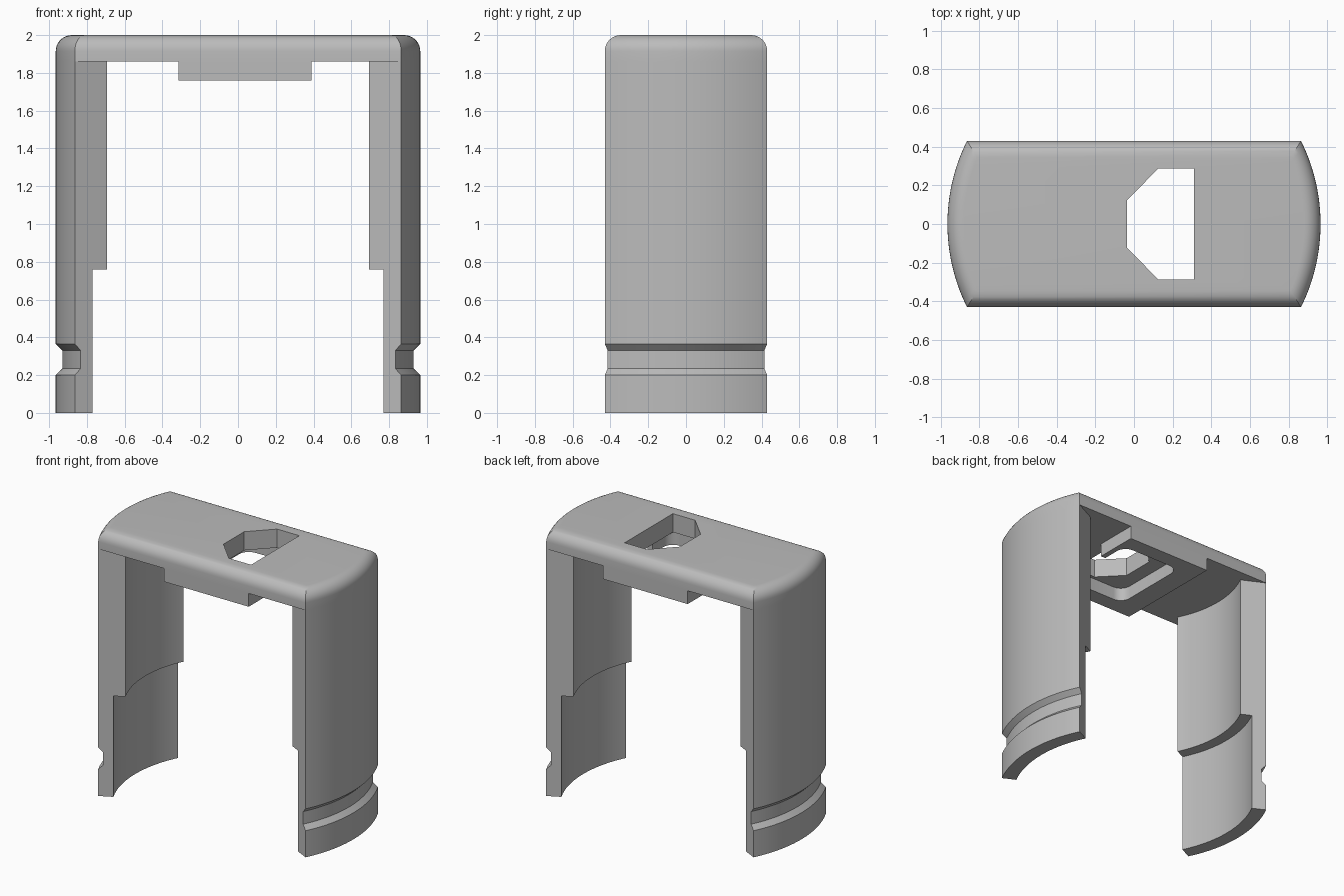
import bpy
import bmesh
from math import sin, cos, asin, pi, radians

cube = bpy.data.objects.get("Cube")
if cube:
    bpy.data.objects.remove(cube, do_unlink=True)

RADIUS, HALF_WIDTH = 0.965, 0.43
TOP, UNDERSIDE, PAD_BOTTOM = 2.0, 1.86, 1.76
FILLET = 0.085
SPAN = asin(HALF_WIDTH / RADIUS)

grey = bpy.data.materials.new("plain grey")
grey.use_nodes = True
grey.diffuse_color = (0.5, 0.5, 0.5, 1)
grey.node_tree.nodes["Principled BSDF"].inputs["Base Color"].default_value = (0.5, 0.5, 0.5, 1)


def loft(name, rings, closed=False):
    """Skin equal-length point loops; cap the ends, or join last to first."""
    bm = bmesh.new()
    loops = [[bm.verts.new(p) for p in ring] for ring in rings]
    pairs = list(zip(loops, loops[1:]))
    for a, b in pairs:
        n = len(a)
        for i in range(n):
            j = (i + 1) % n
            bm.faces.new((a[i], a[j], b[j], b[i]))
    bm.faces.new(loops[0])
    bm.faces.new(loops[-1])
    bmesh.ops.recalc_face_normals(bm, faces=bm.faces)
    mesh = bpy.data.meshes.new(name)
    bm.to_mesh(mesh)
    bm.free()
    mesh.materials.append(grey)
    obj = bpy.data.objects.new(name, mesh)
    bpy.context.collection.objects.link(obj)
    return obj


def prism(name, outline, low, high):
    return loft(name, [[(x, y, z) for x, y in outline] for z in (low, high)])


def rectangle(x0, x1, y):
    return [(x0, -y), (x1, -y), (x1, y), (x0, y)]


def rounded_rectangle(x0, x1, y, r, steps=8):
    centres = [(x1 - r, y - r), (x0 + r, y - r), (x0 + r, r - y), (x1 - r, r - y)]
    return [(cx + r * cos((k + s / steps) * pi / 2), cy + r * sin((k + s / steps) * pi / 2))
            for k, (cx, cy) in enumerate(centres) for s in range(steps + 1)]


def cut(obj, cutter):
    mod = obj.modifiers.new("cut", "BOOLEAN")
    mod.operation, mod.solver, mod.object = "DIFFERENCE", "EXACT", cutter
    bpy.context.view_layer.objects.active = obj
    bpy.ops.object.modifier_apply(modifier=mod.name)
    bpy.data.objects.remove(cutter, do_unlink=True)


def plate_outline(inset, z, steps=32):
    """Straight front and back, round ends."""
    r, w = RADIUS - inset, HALF_WIDTH - inset
    span = asin(w / r)
    angles = [-span + 2 * span * i / steps for i in range(steps + 1)]
    return [(r * cos(a + side), r * sin(a + side), z) for side in (0, pi) for a in angles]


# Top plate with rounded upper rim
rim = [i * pi / 2 / 8 for i in range(9)]
rings = [plate_outline(0, UNDERSIDE)]
rings += [plate_outline(FILLET * (1 - cos(a)), TOP - FILLET * (1 - sin(a))) for a in rim]
top_plate = loft("top_plate", rings)

# Six-sided opening through the plate
opening = [(-0.035, -0.123), (0.125, -0.287), (0.31, -0.287),
           (0.31, 0.287), (0.125, 0.287), (-0.035, 0.123)]
cut(top_plate, prism("opening_cutter", opening, 1.7, 2.1))

# Pad under the plate, with a rounded pocket open to one side
pad = prism("under_pad", rectangle(-0.315, 0.39, HALF_WIDTH), PAD_BOTTOM, UNDERSIDE)
cut(pad, prism("pocket_cutter", rounded_rectangle(-0.15, 0.35, 0.31, 0.08), 1.7, 1.9))
cut(pad, prism("slot_cutter", rectangle(0.25, 0.5, 0.1), 1.7, 1.9))

# Curved legs: stepped inside, grooved outside, ends cut radially
leg_profile = [(0.86, 0), (RADIUS, 0), (RADIUS, 0.2), (0.93, 0.235), (0.93, 0.33),
               (RADIUS, 0.365), (RADIUS, UNDERSIDE), (0.776, UNDERSIDE),
               (0.776, 0.76), (0.86, 0.76)]
legs = []
for name, facing in (("left_leg", 0), ("right_leg", pi)):
    sweep = [facing - SPAN + 2 * SPAN * i / 32 for i in range(33)]
    legs.append(loft(name, [[(r * cos(a), r * sin(a), z) for r, z in leg_profile] for a in sweep]))

# Smooth curved faces, crisp edges
bpy.ops.object.select_all(action="DESELECT")
for obj in [top_plate, pad] + legs:
    obj.select_set(True)
bpy.context.view_layer.objects.active = top_plate
bpy.ops.object.shade_smooth_by_angle(angle=radians(25))
